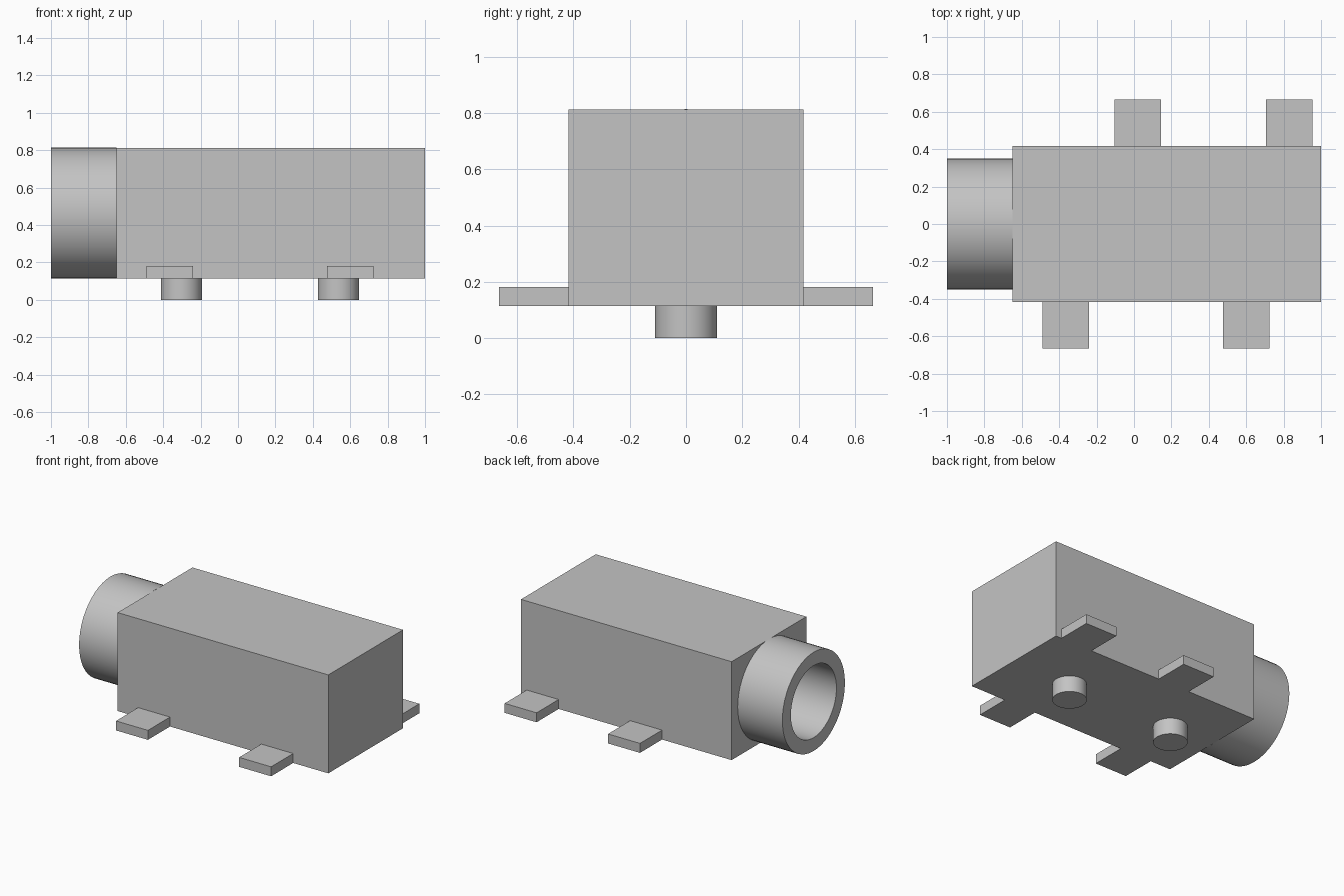
import bpy
import math

cube = bpy.data.objects.get("Cube")
if cube:
    bpy.data.objects.remove(cube, do_unlink=True)

grey = bpy.data.materials.new("plain_grey")
grey.use_nodes = True
grey.diffuse_color = (0.55, 0.55, 0.55, 1)
grey.node_tree.nodes["Principled BSDF"].inputs["Base Color"].default_value = grey.diffuse_color

BOTTOM, TOP = 0.115, 0.812
HALF_WIDTH = 0.418
FACE_X = -0.65
AXIS_Z = (BOTTOM + TOP) / 2


def finish(name):
    obj = bpy.context.object
    obj.name = name
    obj.data.materials.append(grey)
    return obj


def box(name, low, high):
    centre = [(a + b) / 2 for a, b in zip(low, high)]
    bpy.ops.mesh.primitive_cube_add(size=1, location=centre)
    bpy.context.object.scale = [b - a for a, b in zip(low, high)]
    bpy.ops.object.transform_apply(location=False, rotation=False)
    return finish(name)


def rod(name, radius, length, location, along_x=False):
    rotation = (0, math.pi / 2, 0) if along_x else (0, 0, 0)
    bpy.ops.mesh.primitive_cylinder_add(vertices=48, radius=radius, depth=length,
                                        location=location, rotation=rotation)
    bpy.ops.object.shade_smooth_by_angle(angle=math.radians(30))
    return finish(name)


# Housing and round socket sleeve
housing = box("housing", (FACE_X, -HALF_WIDTH, BOTTOM), (1, HALF_WIDTH, TOP))
sleeve = rod("socket_sleeve", 0.35, FACE_X + 1, ((FACE_X - 1) / 2, 0, AXIS_Z), True)

# Bore through the sleeve and deep into the housing
cutter = rod("bore_cutter", 0.255, 1.6, (-0.4, 0, AXIS_Z), True)
cutter.hide_render = True
for part in (housing, sleeve):
    bpy.context.view_layer.objects.active = part
    cut = part.modifiers.new("bore", "BOOLEAN")
    cut.operation = "DIFFERENCE"
    cut.solver = "EXACT"
    cut.object = cutter
    bpy.ops.object.modifier_apply(modifier=cut.name)
    bpy.ops.object.select_all(action="DESELECT")
    part.select_set(True)
    bpy.ops.object.shade_smooth_by_angle(angle=math.radians(30))
bpy.data.objects.remove(cutter, do_unlink=True)

# Solder tabs, flush with the underside
tabs = {"front": (-1, (-0.365, 0.6)), "back": (1, (0.02, 0.83))}
for side, (sign, positions) in tabs.items():
    for x, end in zip(positions, ("right", "left")):
        ys = sorted((sign * HALF_WIDTH, sign * 0.665))
        box(f"{side}_{end}_tab", (x - 0.125, ys[0], BOTTOM), (x + 0.125, ys[1], 0.182))

# Locating pegs
for x, end in ((-0.303, "right"), (0.537, "left")):
    rod(f"{end}_peg", 0.11, BOTTOM, (x, 0, BOTTOM / 2))
